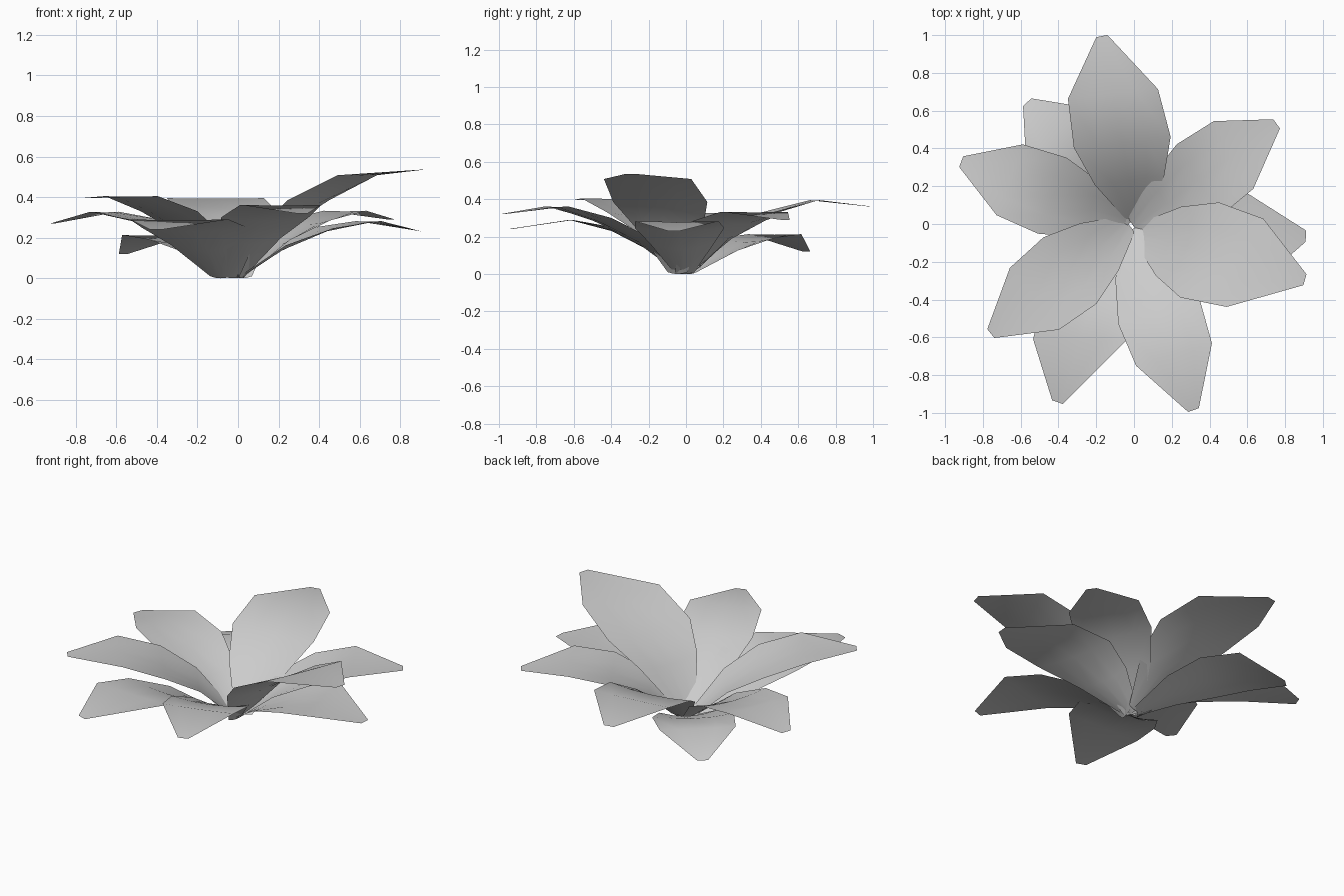
import bpy
from mathutils import Vector

cube = bpy.data.objects.get("Cube")
if cube:
    bpy.data.objects.remove(cube, do_unlink=True)

# One pale grey for every petal
grey = bpy.data.materials.new("petal_grey")
grey.use_nodes = True
colour = (0.6, 0.6, 0.6, 1)
grey.diffuse_color = colour
grey.node_tree.nodes["Principled BSDF"].inputs["Base Color"].default_value = colour

COLUMNS = (-1, -0.5, 0, 0.5, 1)
BASE_HALF = 0.055
TIP_HALF = 0.03


def make_petal(name, base, tip, reach, half, heights, skew=0.0):
    """Petal sheet: reach = distances of the two widest rows, heights = their z and the tip's.
    skew slides the left edge of the middle rows along the petal and the right edge back."""
    base, tip = Vector(base), Vector(tip)
    along = (tip - base).normalized()
    side = Vector((-along.y, along.x))
    length = (tip - base).length
    wide, shoulder = reach
    z_wide, z_shoulder, z_tip = heights
    # rows: distance, half width, edge height, cup depth, skew
    rows = [
        (0, BASE_HALF, 0.01, 0.01, 0),
        (wide * 0.5, half * 0.72, z_wide * 0.66, 0.03, skew / 2),
        (wide, half, z_wide, 0.02, skew),
        (shoulder, half * 0.93, z_shoulder, 0.003, skew),
        (length, TIP_HALF, z_tip, 0, 0),
    ]
    verts = []
    for dist, width, z, cup, slide in rows:
        for c in COLUMNS:
            p = base + along * (dist + slide * c) + side * width * c
            verts.append((p.x, p.y, z - cup * (1 - c * c)))
    # quads wound so that the upper side is the front
    n = len(COLUMNS)
    faces = []
    for r in range(len(rows) - 1):
        for c in range(n - 1):
            i = r * n + c
            faces.append((i, i + n, i + n + 1, i + 1))
    mesh = bpy.data.meshes.new(name)
    mesh.from_pydata(verts, [], faces)
    mesh.update()
    mesh.materials.append(grey)
    mesh.shade_smooth()
    obj = bpy.data.objects.new(name, mesh)
    bpy.context.collection.objects.link(obj)


# Petals, counter-clockwise from the back
make_petal("back_petal", (0.015, 0.03), (-0.17, 0.995), (0.41, 0.67), 0.257, (0.33, 0.395, 0.36), 0.02)
make_petal("back_right_low_petal", (-0.005, 0.02), (-0.565, 0.645), (0.39, 0.61), 0.23, (0.19, 0.213, 0.12))
make_petal("right_back_petal", (-0.03, 0), (-0.915, 0.33), (0.43, 0.67), 0.215, (0.285, 0.328, 0.27))
make_petal("right_front_petal", (-0.03, 0), (-0.758, -0.58), (0.395, 0.635), 0.225, (0.33, 0.405, 0.395))
make_petal("front_right_low_petal", (-0.085, -0.03), (-0.405, -0.943), (0.39, 0.62), 0.25, (0.25, 0.29, 0.24), -0.075)
make_petal("front_petal", (-0.02, -0.03), (0.315, -0.985), (0.46, 0.7), 0.225, (0.3, 0.362, 0.32), 0.01)
make_petal("left_front_high_petal", (0.02, -0.045), (0.905, -0.295), (0.34, 0.59), 0.27, (0.385, 0.508, 0.535), 0.03)
make_petal("left_low_petal", (0.01, -0.01), (0.91, -0.065), (0.4, 0.635), 0.235, (0.247, 0.282, 0.23), -0.075)
make_petal("left_back_petal", (0, -0.015), (0.755, 0.53), (0.42, 0.65), 0.222, (0.285, 0.333, 0.29), 0.02)
